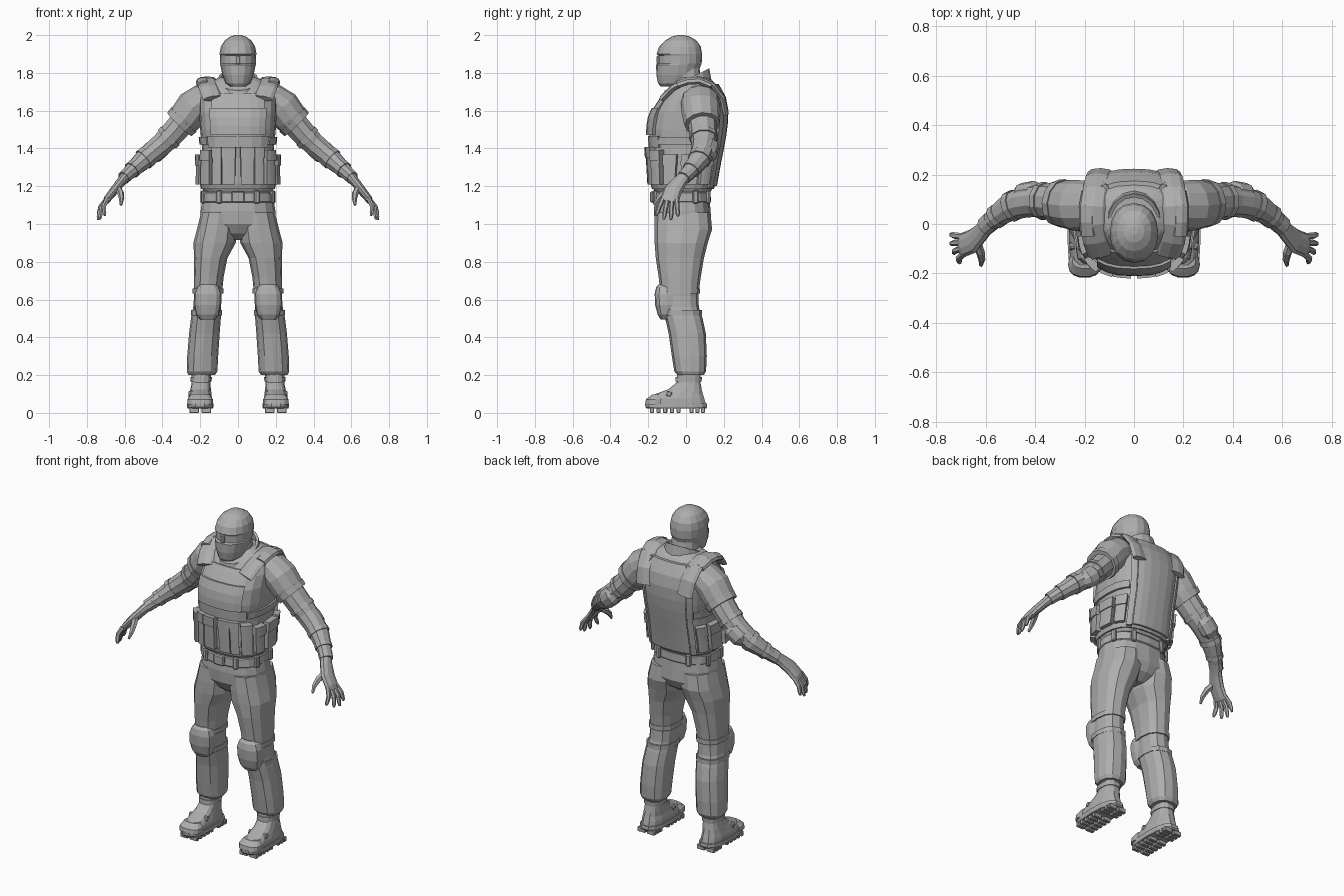
import bpy, bmesh, math
from mathutils import Vector, Matrix

mat = bpy.data.materials.new("uniform_grey")
mat.diffuse_color = (0.42, 0.42, 0.42, 1)


def finish(name, bm, mirror):
    bmesh.ops.recalc_face_normals(bm, faces=bm.faces)
    me = bpy.data.meshes.new(name)
    bm.to_mesh(me)
    bm.free()
    me.materials.append(mat)
    ob = bpy.data.objects.new(name, me)
    bpy.context.collection.objects.link(ob)
    if mirror:
        ob.modifiers.new("mirror", 'MIRROR')
        ob.modifiers["mirror"].use_mirror_merge = False
    return ob


def loft(name, rings, mirror=False, caps=True):
    """Skin a list of equal-length point rings."""
    bm = bmesh.new()
    vs = [[bm.verts.new(p) for p in r] for r in rings]
    n = len(rings[0])
    for a, b in zip(vs, vs[1:]):
        for i in range(n):
            bm.faces.new((a[i], a[(i + 1) % n], b[(i + 1) % n], b[i]))
    if caps:
        bm.faces.new(vs[0])
        bm.faces.new(vs[-1])
    return finish(name, bm, mirror)


def oval(row, ang, p=2.5, off=0.0):
    """Point on a rounded-square section; row = z, x centre, half width, y front, y back."""
    z, xc, hx, yf, yb = row
    c, s = math.cos(ang), math.sin(ang)
    f = lambda v: math.copysign(abs(v) ** (2 / p), v) if abs(v) > 1e-6 else 0
    return (xc + (hx + off) * f(c), (yf + yb) / 2 + ((yb - yf) / 2 + off) * f(s), z)


def stack(name, rows, n=16, p=2.4, mirror=False):
    return loft(name, [[oval(r, 2 * math.pi * i / n, p) for i in range(n)] for r in rows], mirror)


def tube(name, pts, radii, n=10, side=(0, 1, 0), mirror=True):
    """Tube along points; radii = (along side, across side)."""
    pts = [Vector(p) for p in pts]
    rings = []
    for i, p in enumerate(pts):
        t = (pts[min(i + 1, len(pts) - 1)] - pts[max(i - 1, 0)]).normalized()
        u = Vector(side)
        u = (u - t * u.dot(t)).normalized()
        w = t.cross(u)
        ra, rb = radii[i]
        rings.append([p + u * ra * math.cos(2 * math.pi * k / n) + w * rb * math.sin(2 * math.pi * k / n)
                      for k in range(n)])
    return loft(name, rings, mirror)


def box(name, loc, size, rz=0, rx=0, bevel=0.006, mirror=True):
    bm = bmesh.new()
    m = (Matrix.Translation(loc) @ Matrix.Rotation(math.radians(rz), 4, 'Z')
         @ Matrix.Rotation(math.radians(rx), 4, 'X') @ Matrix.Diagonal((*size, 1)))
    bmesh.ops.create_cube(bm, size=1, matrix=m)
    bmesh.ops.bevel(bm, geom=bm.edges[:], offset=bevel, segments=1, affect='EDGES')
    return finish(name, bm, mirror)


# Head with recessed eye slot, neck and tilted collar
stack("head", [(1.728, 0, .04, -.135, -.03), (1.745, 0, .066, -.148, .03), (1.79, 0, .083, -.157, .06),
               (1.843, 0, .094, -.158, .08), (1.85, 0, .094, -.146, .083), (1.893, 0, .096, -.146, .085),
               (1.9, 0, .098, -.156, .085), (1.94, 0, .09, -.142, .078), (1.972, 0, .07, -.11, .055),
               (1.992, 0, .042, -.075, .02), (2.0, 0, .015, -.045, -.01)], p=2.2)
box("nose_bridge", (0, -.145, 1.868), (.026, .02, .05), mirror=False)
stack("neck", [(1.64, 0, .11, -.08, .12), (1.72, 0, .085, -.085, .09), (1.83, 0, .075, -.07, .07)], n=12)


def collar_ring(hx, hy, z):
    return [(hx * math.cos(a), .005 + hy * math.sin(a), z + .5 * hy * math.sin(a))
            for a in (2 * math.pi * i / 16 for i in range(16))]


loft("collar", [collar_ring(.122, .13, 1.695), collar_ring(.108, .118, 1.765),
                collar_ring(.094, .103, 1.765), collar_ring(.1, .11, 1.69)], caps=False)

# Vest body
VEST = [(1.17, 0, .18, -.165, .13), (1.2, 0, .195, -.18, .148), (1.3, 0, .192, -.186, .165),
        (1.4, 0, .19, -.19, .185), (1.5, 0, .2, -.195, .203), (1.59, 0, .205, -.18, .21),
        (1.66, 0, .205, -.135, .2), (1.72, 0, .185, -.09, .175), (1.755, 0, .145, -.06, .145),
        (1.775, 0, .10, -.04, .115)]
stack("vest", VEST, n=20, p=2.6)


def vest_row(z):
    for a, b in zip(VEST, VEST[1:]):
        if a[0] <= z <= b[0]:
            t = (z - a[0]) / (b[0] - a[0])
            return tuple(i + (j - i) * t for i, j in zip(a, b))


def patch(name, z0, z1, a0, a1, off, nz=3, na=4, mirror=True):
    """Raised panel following the vest; angles in degrees from the front centre."""
    rings = []
    for k in range(nz + 1):
        row = vest_row(z0 + (z1 - z0) * k / nz)
        angs = [math.radians(-90 + a0 + (a1 - a0) * i / na) for i in range(na + 1)]
        rings.append([oval(row, a, 2.6, off) for a in angs]
                     + [oval(row, a, 2.6, -.012) for a in reversed(angs)])
    return loft(name, rings, mirror)


patch("chest_plate", 1.47, 1.615, -37, 37, .018, na=6, mirror=False)
patch("chest_bib", 1.615, 1.69, -36, 36, .008, na=6, mirror=False)
patch("chest_lower_panel", 1.405, 1.465, -48, 48, .008, na=6, mirror=False)
patch("back_panel", 1.2, 1.74, 148, 212, .016, nz=8, na=6, mirror=False)
patch("back_panel_edge", 1.19, 1.74, 136, 147, .022, nz=8, na=2)
patch("vest_hem", 1.185, 1.215, 0, 360, .008, nz=1, na=24, mirror=False)
patch("side_strap", 1.42, 1.46, 50, 134, .012, nz=1, na=6)

# Pouches around the waist, each with a flap
for i, (a0, a1, off, z1) in enumerate([(2, 17, .024, 1.4), (18.5, 33, .026, 1.4), (37, 57, .034, 1.385),
                                       (64, 82, .032, 1.36), (88, 106, .03, 1.36), (112, 132, .026, 1.36)]):
    patch(f"pouch_{i}", 1.21, z1, a0, a1, off, nz=2, na=3)
    patch(f"pouch_flap_{i}", z1 - .05, z1 + .008, a0 - .6, a1 + .6, off + .006, nz=1, na=3)

# Shoulder straps with pads
STRAP = [(.135, -.125, 1.665), (.155, -.07, 1.72), (.165, .0, 1.757), (.165, .07, 1.765),
         (.155, .14, 1.735), (.145, .19, 1.67), (.135, .21, 1.58)]
tube("shoulder_strap", STRAP, [(.052, .017)] * 7, n=8, side=(1, 0, 0))
tube("shoulder_pad", [(.185, -.045, 1.738), (.19, .01, 1.757), (.19, .07, 1.76), (.18, .13, 1.735)],
     [(.034, .02)] * 4, n=8, side=(1, 0, -.25))

# Trousers: seat, belt, legs
stack("seat", [(.915, 0, .06, -.09, .06), (.95, 0, .15, -.135, .11), (1.0, 0, .2, -.165, .135),
               (1.07, 0, .198, -.17, .13), (1.19, 0, .178, -.16, .12)])
stack("belt", [(1.115, 0, .188, -.178, .128), (1.12, 0, .194, -.182, .132), (1.165, 0, .19, -.178, .13),
               (1.17, 0, .185, -.172, .126)], n=20)
box("buckle", (0, -.18, 1.143), (.07, .02, .06), mirror=False)
for x, y, r in [(.1, -.165, 15), (.182, -.08, 75), (.186, .05, 100), (.1, .118, 165)]:
    box("belt_loop", (x, y, 1.143), (.03, .022, .07), r)
stack("trouser_leg", [(.2, .192, .07, -.045, .095), (.22, .19, .081, -.062, .106), (.3, .187, .082, -.075, .11),
                      (.42, .178, .081, -.092, .105), (.5, .17, .079, -.11, .088), (.56, .163, .074, -.125, .068),
                      (.62, .16, .072, -.13, .065), (.66, .158, .076, -.138, .07), (.72, .155, .079, -.145, .078),
                      (.82, .144, .088, -.16, .095), (.9, .124, .112, -.166, .115),
                      (.97, .112, .106, -.168, .138), (1.06, .1, .095, -.165, .13)], n=12, mirror=True)

# Knee pads with straps
stack("knee_pad", [(.495, .162, .04, -.135, -.06), (.52, .162, .062, -.15, -.05), (.57, .162, .073, -.163, -.04),
                   (.63, .16, .073, -.166, -.04), (.665, .159, .06, -.158, -.05), (.68, .159, .04, -.145, -.06)],
      n=12, p=3, mirror=True)
for z, xc, yf, yb in [(.53, .167, -.125, .084), (.645, .159, -.143, .074)]:
    stack("knee_strap", [(z - .014, xc, .081, yf, yb), (z + .014, xc, .081, yf, yb)], n=12, mirror=True)

# Boots: upper, cuff, toe cap, sole and lugs
stack("boot", [(.045, .2, .064, -.21, .108), (.075, .2, .064, -.205, .1), (.1, .2, .058, -.165, .092),
               (.125, .198, .054, -.095, .085), (.16, .195, .05, -.052, .078), (.23, .193, .052, -.045, .08)],
      n=14, p=2.6, mirror=True)
stack("boot_cuff", [(.165, .195, .055, -.058, .084), (.19, .195, .057, -.056, .086)], n=14, mirror=True)
stack("toe_cap", [(.045, .2, .067, -.218, -.11), (.072, .2, .067, -.213, -.11), (.097, .2, .05, -.18, -.12)],
      n=14, mirror=True)
stack("sole", [(.022, .2, .066, -.21, .108), (.03, .2, .07, -.218, .115), (.05, .2, .07, -.22, .113)],
      n=14, p=2.8, mirror=True)
for y in (-.18, -.145, -.11, -.075, -.04, .03, .06, .09):
    for dx in (-.032, .032):
        box("sole_lug", (.2 + dx, y, .014), (.052, .022, .028), bevel=.003)
box("boot_strap", (.2, -.09, .1), (.122, .03, .03), rx=-25)

# Arms: sleeve, sleeve hem, lower arm, elbow guard and bands
tube("sleeve", [(.13, .075, 1.67), (.19, .075, 1.655), (.235, .075, 1.62), (.275, .08, 1.565), (.305, .085, 1.53)],
     [(.08, .07), (.1, .085), (.103, .094), (.098, .09), (.088, .084)], n=12)
tube("sleeve_hem", [(.286, .083, 1.553), (.31, .086, 1.528)], [(.099, .093), (.094, .089)], n=12)
tube("arm", [(.28, .085, 1.555), (.35, .092, 1.475), (.4, .095, 1.425), (.45, .088, 1.383), (.5, .07, 1.34),
             (.55, .035, 1.295), (.6, -.005, 1.25)],
     [(.078, .072), (.074, .068), (.066, .063), (.064, .06), (.058, .054), (.047, .044), (.034, .032)], n=10)
tube("elbow_guard", [(.375, .12, 1.435), (.405, .125, 1.41), (.445, .118, 1.375), (.475, .1, 1.35)],
     [(.03, .035), (.05, .057), (.05, .057), (.03, .035)], n=10)
for a, b, r in [((.358, .093, 1.467), (.376, .094, 1.449), .077), ((.48, .078, 1.358), (.5, .07, 1.341), .064),
                ((.545, .039, 1.3), (.562, .026, 1.285), .05)]:
    tube("arm_band", [a, b], [(r, r * .95)] * 2, n=10)

# Gloved hands
tube("glove_cuff", [(.578, .012, 1.27), (.605, -.012, 1.245)], [(.042, .038), (.04, .036)], n=10)
tube("palm", [(.59, 0, 1.258), (.62, -.035, 1.222), (.655, -.07, 1.178), (.69, -.084, 1.135), (.702, -.087, 1.115)],
     [(.033, .03), (.04, .026), (.05, .024), (.05, .021), (.044, .015)], n=10)
for i, (y, ye, xe, ze) in enumerate([(-.122, -.158, .705, 1.045), (-.098, -.118, .73, 1.025),
                                     (-.074, -.08, .742, 1.022), (-.051, -.042, .742, 1.04)]):
    a, b = Vector((.692, y, 1.135)), Vector((xe, ye, ze))
    mid = a.lerp(b, .5) + Vector((.012, 0, .004))
    tube(f"finger_{i}", [a, mid, a.lerp(b, .85) + Vector((.004, 0, 0)), b],
         [(.0135, .0135), (.013, .013), (.011, .011), (.006, .006)], n=6)
tube("thumb", [(.64, -.07, 1.195), (.622, -.115, 1.165), (.616, -.145, 1.135), (.62, -.168, 1.1)],
     [(.02, .02), (.018, .018), (.014, .014), (.007, .007)], n=6, side=(1, 0, 0))
